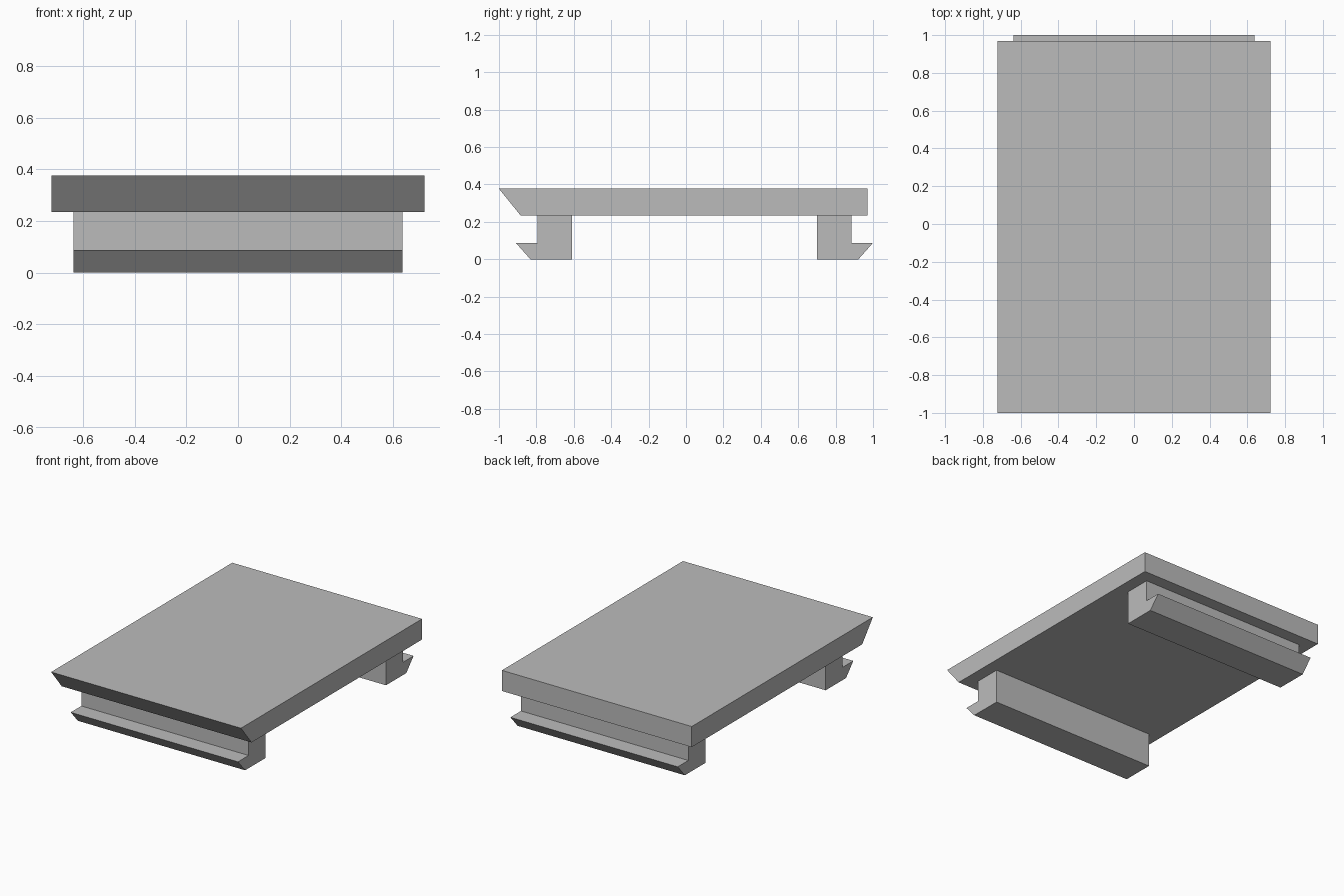
import bpy
import bmesh

cube = bpy.data.objects.get("Cube")
if cube:
    bpy.data.objects.remove(cube, do_unlink=True)

grey = bpy.data.materials.new("plain_grey")
grey.use_nodes = True
colour = (0.5, 0.5, 0.5, 1)
grey.diffuse_color = colour
grey.node_tree.nodes["Principled BSDF"].inputs["Base Color"].default_value = colour


def extrude_profile(name, profile, half_width):
    """Extrude a (y, z) outline along x, centred on x = 0."""
    bm = bmesh.new()
    face = bm.faces.new([bm.verts.new((-half_width, y, z)) for y, z in profile])
    extruded = bmesh.ops.extrude_face_region(bm, geom=[face])["geom"]
    verts = [v for v in extruded if isinstance(v, bmesh.types.BMVert)]
    bmesh.ops.translate(bm, verts=verts, vec=(2 * half_width, 0, 0))
    bmesh.ops.recalc_face_normals(bm, faces=bm.faces)
    mesh = bpy.data.meshes.new(name)
    bm.to_mesh(mesh)
    bm.free()
    mesh.materials.append(grey)
    obj = bpy.data.objects.new(name, mesh)
    bpy.context.collection.objects.link(obj)
    return obj


# Flat top plate with an undercut front edge
UNDERSIDE, TOP = 0.235, 0.377
extrude_profile("top_plate",
                [(-1, TOP), (-0.885, UNDERSIDE), (0.97, UNDERSIDE), (0.97, TOP)], 0.723)

# Hooked rails, mirrored front to back about their shared middle
MIDDLE = 0.045
hook = [(0.655, UNDERSIDE), (0.655, 0), (0.877, 0), (0.955, 0.088),
        (0.84, 0.088), (0.84, UNDERSIDE)]
for name, side in (("front_rail", -1), ("back_rail", 1)):
    extrude_profile(name, [(MIDDLE + side * y, z) for y, z in hook], 0.637)
